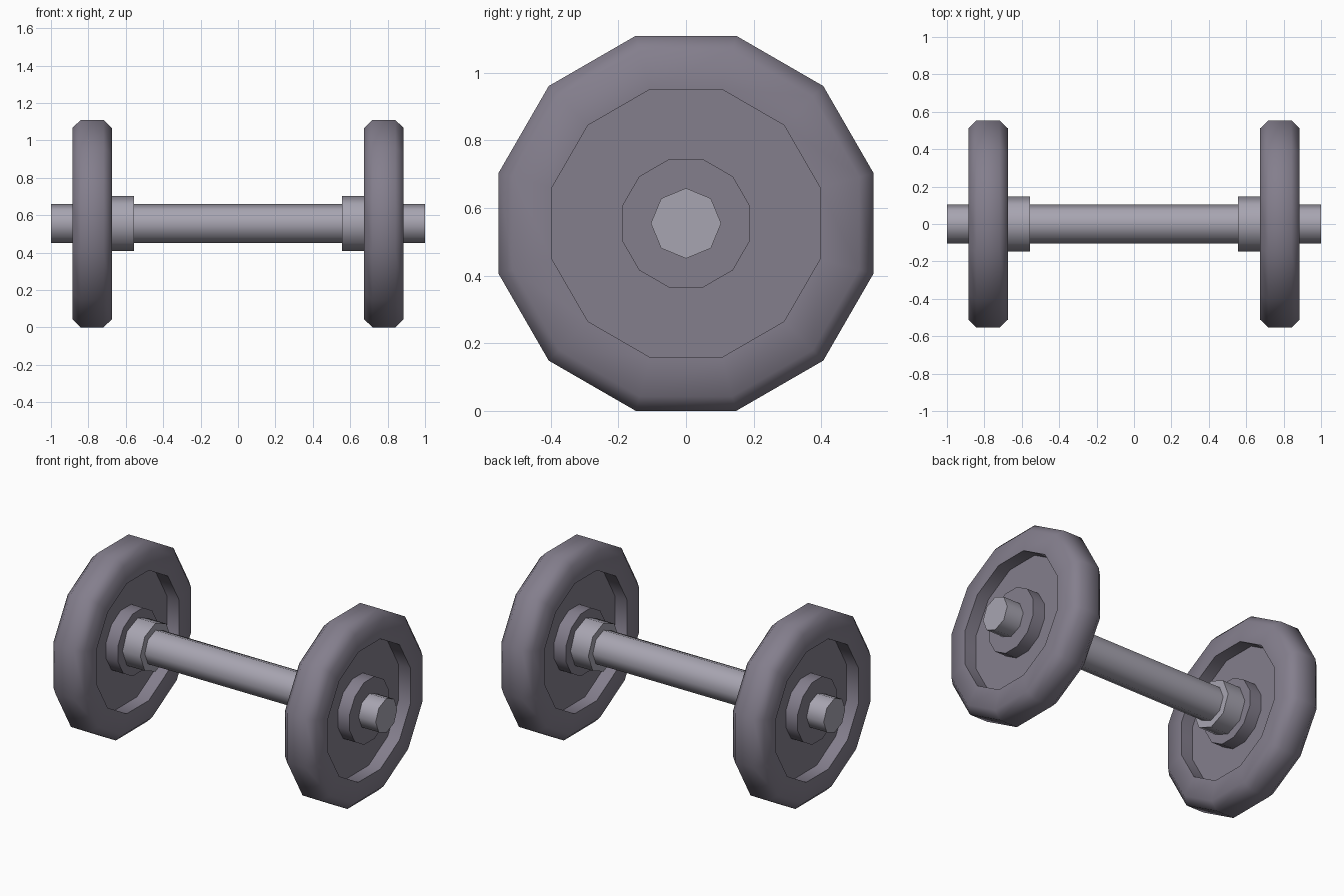
import bpy
import bmesh
from math import cos, sin, pi, radians

cube = bpy.data.objects.get("Cube")
if cube:
    bpy.data.objects.remove(cube, do_unlink=True)

AXIS_Z = 0.555  # height of the bar's centre line


def make_material(name, colour):
    mat = bpy.data.materials.new(name)
    mat.use_nodes = True
    mat.diffuse_color = colour
    mat.node_tree.nodes["Principled BSDF"].inputs["Base Color"].default_value = colour
    return mat


def lathe(name, profile, sides, turn, mat, x=0.0):
    """Turn an (x, radius) profile around the bar axis; ends are capped."""
    bm = bmesh.new()
    rings = []
    for px, r in profile:
        angles = [turn + 2 * pi * i / sides for i in range(sides)]
        rings.append([bm.verts.new((px, r * cos(a), r * sin(a))) for a in angles])
    for a, b in zip(rings, rings[1:]):
        for i in range(sides):
            j = (i + 1) % sides
            bm.faces.new((a[i], a[j], b[j], b[i]))
    bm.faces.new(rings[0])
    bm.faces.new(rings[-1])
    bmesh.ops.recalc_face_normals(bm, faces=bm.faces)
    mesh = bpy.data.meshes.new(name)
    bm.to_mesh(mesh)
    bm.free()
    mesh.materials.append(mat)
    obj = bpy.data.objects.new(name, mesh)
    obj.location = (x, 0, AXIS_Z)
    bpy.context.collection.objects.link(obj)
    bpy.ops.object.select_all(action="DESELECT")
    obj.select_set(True)
    bpy.context.view_layer.objects.active = obj
    bpy.ops.object.shade_smooth_by_angle(angle=radians(60))
    return obj


steel = make_material("light steel", (0.39, 0.375, 0.44, 1))
iron = make_material("dark iron", (0.23, 0.21, 0.265, 1))

# Bar through the whole length
lathe("bar", [(-1, 0.104), (1, 0.104)], 8, 0, steel)

# Weight plate section: hub, recessed web, chamfered rim, then mirrored
half, web, chamfer = 0.105, 0.025, 0.044
hub_r, recess_r, rim_r = 0.196, 0.41, 0.574
near = [(-half, hub_r), (-web, hub_r), (-web, recess_r), (-half, recess_r),
        (-half, rim_r - chamfer), (-half + chamfer, rim_r)]
section = near + [(-px, r) for px, r in reversed(near)]

for side, s in (("left", 1), ("right", -1)):
    lathe(side + "_plate", section, 12, pi / 12, iron, s * 0.78)
    # Collar holding the plate on its inner side
    lathe(side + "_collar", [(-0.06, 0.147), (0.06, 0.147)], 8, 0, steel, s * 0.615)
